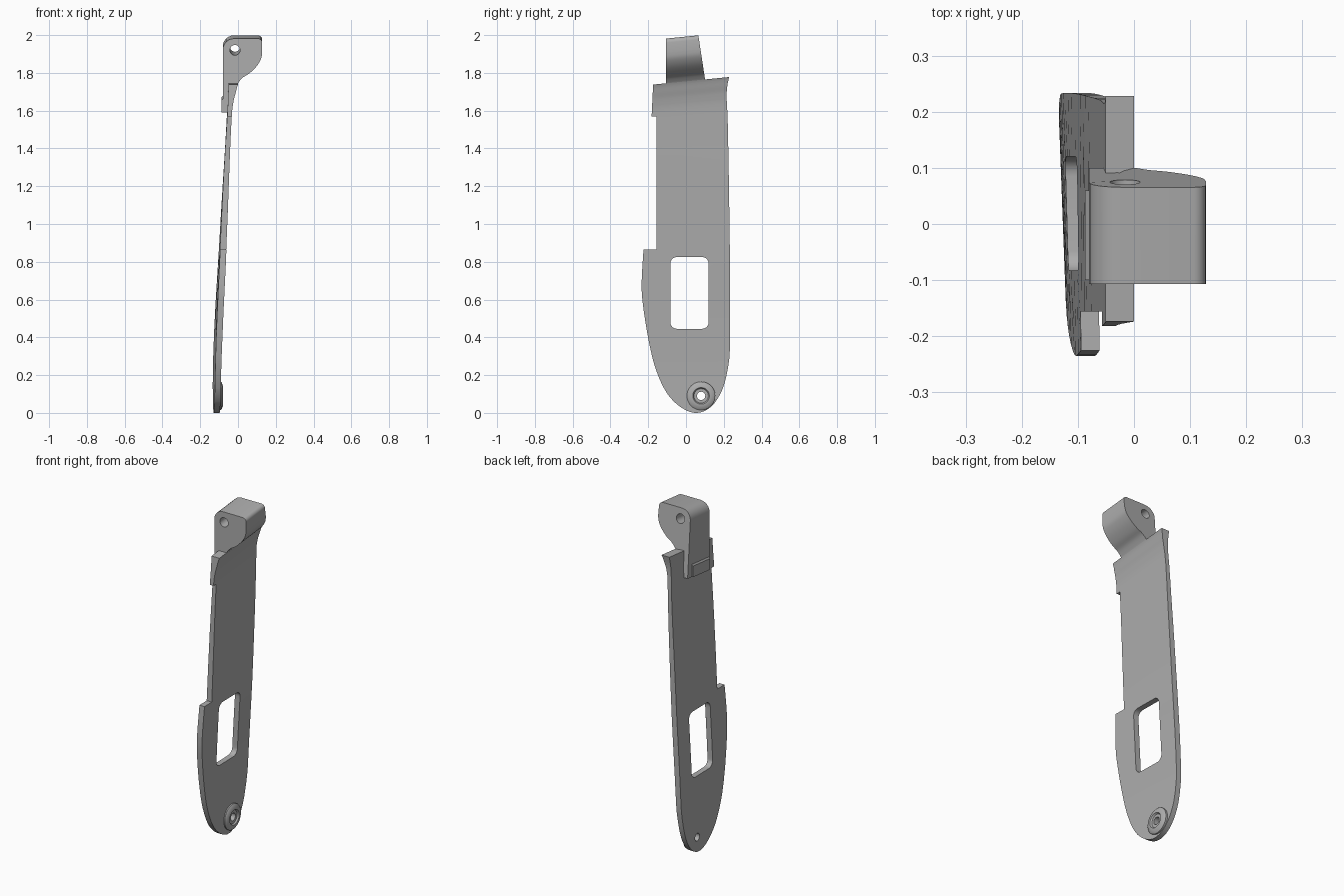
import bpy, bmesh, math
from mathutils import Matrix

old = bpy.data.objects.get("Cube")
if old:
    bpy.data.objects.remove(old, do_unlink=True)

grey = bpy.data.materials.new("plain_grey")
grey.use_nodes = True
grey.diffuse_color = (0.42, 0.42, 0.42, 1)
grey.node_tree.nodes["Principled BSDF"].inputs["Base Color"].default_value = (0.42, 0.42, 0.42, 1)


def make(name, bm):
    bmesh.ops.recalc_face_normals(bm, faces=bm.faces)
    mesh = bpy.data.meshes.new(name)
    bm.to_mesh(mesh)
    bm.free()
    mesh.materials.append(grey)
    obj = bpy.data.objects.new(name, mesh)
    bpy.context.collection.objects.link(obj)
    return obj


def prism(name, points, place, start, end):
    """Extrude a 2D outline; place(a, b, t) maps it to 3D."""
    bm = bmesh.new()
    rings = [[bm.verts.new(place(a, b, t)) for a, b in points] for t in (start, end)]
    bm.faces.new(rings[0])
    bm.faces.new(rings[1])
    for i in range(len(points)):
        j = (i + 1) % len(points)
        bm.faces.new((rings[0][i], rings[0][j], rings[1][j], rings[1][i]))
    return make(name, bm)


def cylinder(name, radius, depth, matrix):
    bm = bmesh.new()
    bmesh.ops.create_cone(bm, cap_ends=True, segments=32, radius1=radius,
                          radius2=radius, depth=depth, matrix=matrix)
    return make(name, bm)


def combine(obj, tool, operation):
    mod = obj.modifiers.new("cut", "BOOLEAN")
    mod.object, mod.operation, mod.solver = tool, operation, "EXACT"
    bpy.context.view_layer.objects.active = obj
    bpy.ops.object.modifier_apply(modifier=mod.name)
    bpy.data.objects.remove(tool, do_unlink=True)


def smooth(points, steps=4):
    """Catmull-Rom curve through the points."""
    p = [points[0]] + points + [points[-1]]
    out = []
    for i in range(1, len(p) - 2):
        for s in range(steps):
            t = s / steps
            out.append(tuple(
                0.5 * (2 * b + (c - a) * t + (2 * a - 5 * b + 4 * c - d) * t ** 2
                       + (3 * b - a - 3 * c + d) * t ** 3)
                for a, b, c, d in zip(*p[i - 1:i + 3])))
    return out + [points[-1]]


def corner(cx, cz, r, first):
    return [(cx + r * math.cos(math.radians(first + k * 15)),
             cz + r * math.sin(math.radians(first + k * 15))) for k in range(7)]


def across(x, z, y):
    """Place a section across the width, leaning upward to the back near the top."""
    lean = 0.1 * y * min(max((z - 1.3) / 0.3, 0), 1)
    twist = -0.04 * y * max(1 - z / 1.4, 0)
    return (x + twist, y, z + lean)


def along_x(a, b, t):
    return (t, a, b)


# Curved slab that flares at the top
inner = smooth([(-0.095, -0.05), (-0.095, 0.2), (-0.084, 0.5), (-0.065, 0.86), (-0.05, 1.2),
                (-0.034, 1.57), (-0.025, 1.66), (-0.013, 1.71), (0, 1.755), (0.03, 1.81)])
outer = smooth([(-0.05, 1.81), (-0.052, 1.7), (-0.058, 1.57), (-0.08, 1.2), (-0.098, 0.86),
                (-0.117, 0.5), (-0.126, 0.2), (-0.126, -0.05)])
plate = prism("plate", inner + outer, across, -0.3, 0.3)

# Side outline with the notched front edge and rounded foot
foot = smooth([(-0.225, 0.865), (-0.235, 0.68), (-0.225, 0.55), (-0.193, 0.36),
               (-0.156, 0.22), (-0.098, 0.1), (-0.02, 0.025), (0.06, 0), (0.135, 0.035),
               (0.193, 0.125), (0.225, 0.257), (0.233, 0.4), (0.232, 0.86), (0.222, 1.5),
               (0.215, 1.69), (0.228, 1.778)])
outline = [(-0.174, 1.738), (-0.182, 1.57), (-0.156, 1.57), (-0.156, 0.865)] + foot
combine(plate, prism("outline", outline, along_x, -0.4, 0.4), "INTERSECT")

# Window with rounded corners
window = (corner(0.085, 0.79, 0.035, 0) + corner(-0.048, 0.79, 0.035, 90)
          + corner(-0.048, 0.48, 0.035, 180) + corner(0.085, 0.48, 0.035, 270))
combine(plate, prism("window", window, along_x, -0.4, 0.4), "DIFFERENCE")

# Screw hole in the foot
boss_at = Matrix.Translation((-0.1, 0.08, 0.09)) @ Matrix.Rotation(math.pi / 2, 4, "Y")
combine(plate, cylinder("screw_hole", 0.022, 1, boss_at), "DIFFERENCE")

# Hinge arm with a swept underside, running down behind the plate
sweep = smooth([(0.128, 1.92), (0.122, 1.885), (0.098, 1.845), (0.06, 1.808),
                (0.024, 1.785), (0.001, 1.758)])
arm_section = (corner(0.106, 1.97, 0.022, 0) + corner(-0.022, 1.934, 0.058, 90)
               + [(-0.08, 1.6), (-0.045, 1.6), (-0.04, 1.66), (-0.02, 1.72)] + sweep[::-1])


def arm_place(x, z, t):
    y = -0.107 if t == 0 else 0.065 + 0.15 * (1.995 - max(z, 1.765))
    return across(x, z, y)


hinge_arm = prism("hinge_arm", arm_section, arm_place, 0, 1)
pin = Matrix.Translation((-0.016, 0, 1.931)) @ Matrix.Rotation(math.pi / 2 + 0.1, 4, "X")
combine(hinge_arm, cylinder("pin_hole", 0.027, 0.6, pin), "DIFFERENCE")

# Small catch at the lower end of the arm
catch_section = [(-0.087, 1.6), (-0.05, 1.6), (-0.05, 1.675), (-0.079, 1.675), (-0.087, 1.665)]
catch = prism("catch", catch_section, across, -0.1, 0.06)

# Ringed boss around the screw hole
bm = bmesh.new()
section = [(0.022, -0.025), (0.075, -0.025), (0.075, 0.01), (0.07, 0.014), (0.05, 0.021),
           (0.044, 0.021), (0.038, 0.012), (0.022, 0.012)]
rings = []
for k in range(40):
    a = math.tau * k / 40
    rings.append([bm.verts.new(boss_at @ Matrix.Rotation(a, 4, "Z") @ Matrix.Translation((r, 0, h)).translation)
                  for r, h in section])
for k in range(40):
    for i in range(len(section)):
        j = (i + 1) % len(section)
        bm.faces.new((rings[k][i], rings[k][j], rings[k - 1][j], rings[k - 1][i]))
boss = make("screw_boss", bm)

# Smooth the curved faces, keep the edges sharp
bpy.ops.object.select_all(action="DESELECT")
for obj in (plate, hinge_arm, catch, boss):
    obj.select_set(True)
bpy.context.view_layer.objects.active = plate
bpy.ops.object.shade_smooth_by_angle(angle=math.radians(28))
